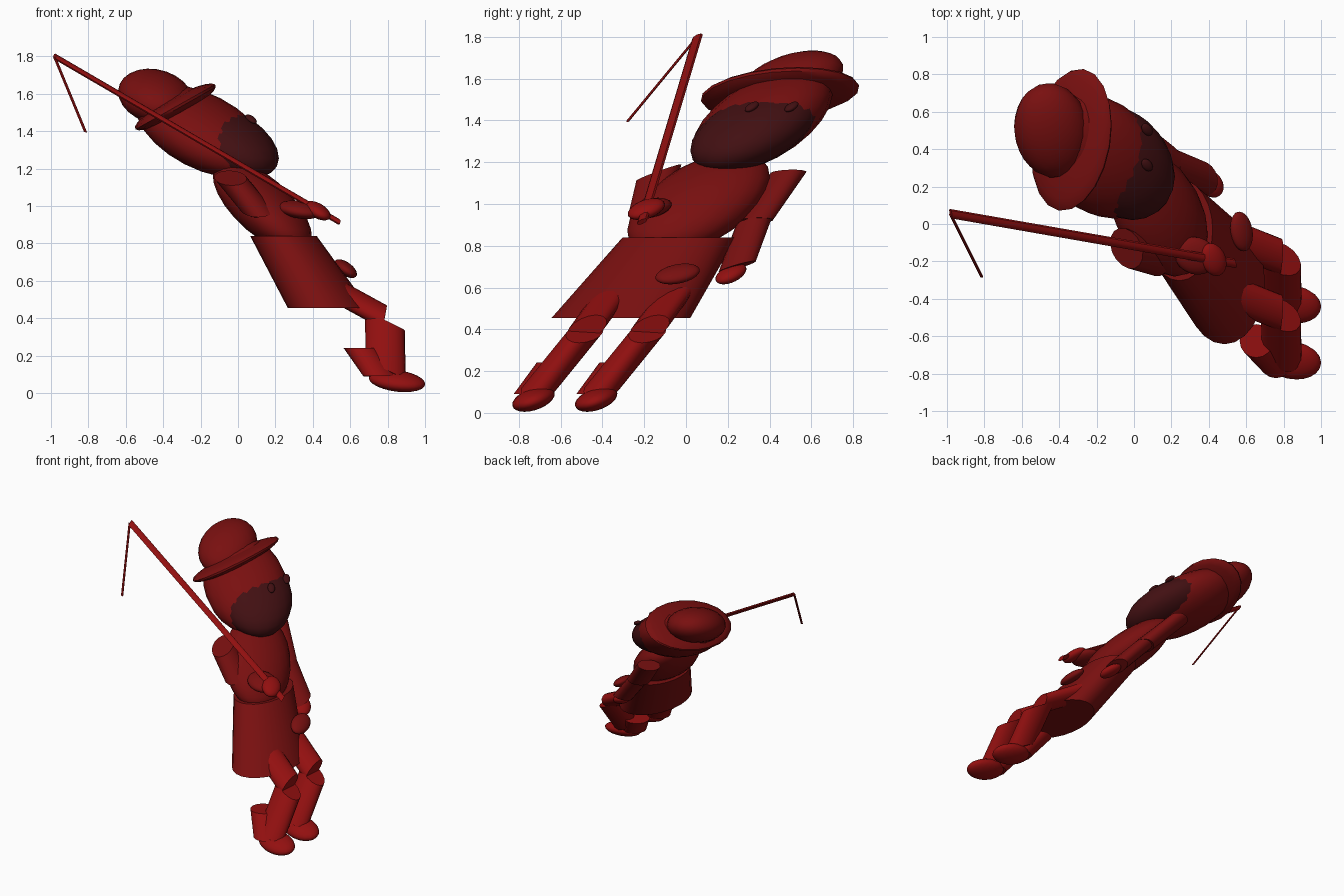
import bpy, bmesh, math
from mathutils import Matrix, Vector

cube = bpy.data.objects.get("Cube")
if cube:
    bpy.data.objects.remove(cube)

# The whole figure leans: height shifts x and y
LEAN = Matrix(((1, 0, -0.70, 0), (0, 1, 0.72, 0), (0, 0, 1, 0), (0, 0, 0, 1)))
UNLEAN = LEAN.inverted()


def material(name, colour):
    mat = bpy.data.materials.new(name)
    mat.use_nodes = True
    rgba = (*colour, 1)
    mat.diffuse_color = rgba
    mat.node_tree.nodes["Principled BSDF"].inputs["Base Color"].default_value = rgba
    return mat


COAT = material("deep_red", (0.19, 0.005, 0.005))
BRIGHT = material("bright_red", (0.29, 0.005, 0.005))
DARK = material("dark_maroon", (0.054, 0.005, 0.006))


def finish(name, bm, matrix, mat):
    bm.transform(matrix)
    bmesh.ops.recalc_face_normals(bm, faces=bm.faces)
    mesh = bpy.data.meshes.new(name)
    bm.to_mesh(mesh)
    bm.free()
    mesh.materials.append(mat)
    obj = bpy.data.objects.new(name, mesh)
    bpy.context.collection.objects.link(obj)
    bpy.ops.object.select_all(action="DESELECT")
    obj.select_set(True)
    bpy.context.view_layer.objects.active = obj
    bpy.ops.object.shade_smooth_by_angle(angle=math.radians(40))
    return obj


def ball(name, centre, radii, mat, tilt=0):
    """Leaning ellipsoid; tilt raises its front."""
    bm = bmesh.new()
    bmesh.ops.create_uvsphere(bm, u_segments=20, v_segments=12, radius=1)
    turn = Matrix.Rotation(math.radians(-tilt), 4, "Y")
    matrix = Matrix.Translation(centre) @ LEAN @ turn @ Matrix.Diagonal((*radii, 1))
    return finish(name, bm, matrix, mat)


def limb(name, start, end, radius, mat, sides=16):
    """Leaning cylinder between two points."""
    a, b = UNLEAN @ Vector(start), UNLEAN @ Vector(end)
    bm = bmesh.new()
    bmesh.ops.create_cone(bm, cap_ends=True, segments=sides, radius1=radius,
                          radius2=radius, depth=(b - a).length)
    turn = (b - a).to_track_quat("Z", "Y").to_matrix().to_4x4()
    return finish(name, bm, LEAN @ Matrix.Translation((a + b) / 2) @ turn, mat)


# Head, face and eyes
ball("head", (-0.19, 0.365, 1.40), (0.31, 0.285, 0.25), COAT)
ball("face", (-0.08, 0.33, 1.36), (0.26, 0.27, 0.21), DARK)
for side, y in (("right", 0.315), ("left", 0.505)):
    ball(side + "_eye", (0.07, y, 1.465), (0.025, 0.028, 0.025), DARK)

# Hat tipped back
ball("hat_brim", (-0.335, 0.45, 1.53), (0.32, 0.37, 0.04), COAT, tilt=22)
ball("hat_crown", (-0.44, 0.50, 1.585), (0.22, 0.23, 0.135), COAT, tilt=22)

# Torso and flared coat skirt
ball("torso", (0.13, 0.06, 1.0), (0.20, 0.29, 0.25), COAT)
bm = bmesh.new()
bmesh.ops.create_cone(bm, cap_ends=True, segments=24, radius1=1, radius2=0.82, depth=1)
skirt = Matrix(((0.217, 0, -0.24, 0.363), (0, 0.332, 0.28, -0.171),
                (0, 0, 0.385, 0.6475), (0, 0, 0, 1)))
finish("coat_skirt", bm, skirt, COAT)
ball("pouch", (0.575, -0.04, 0.665), (0.05, 0.10, 0.05), COAT)

# Right arm bent forward, holding the rod
limb("right_upper_arm", (-0.04, -0.13, 1.15), (0.10, -0.17, 0.98), 0.09, COAT)
ball("right_elbow", (0.11, -0.16, 0.975), (0.095, 0.095, 0.05), COAT)
ball("right_forearm", (0.33, -0.17, 0.98), (0.11, 0.095, 0.05), COAT)
ball("right_hand", (0.425, -0.19, 0.975), (0.06, 0.08, 0.052), BRIGHT)

# Left arm hanging at the side
limb("left_upper_arm", (-0.02, 0.49, 1.15), (0.18, 0.33, 0.92), 0.085, COAT)
limb("left_forearm", (0.18, 0.33, 0.93), (0.38, 0.245, 0.70), 0.075, COAT)
ball("left_hand", (0.41, 0.215, 0.665), (0.06, 0.065, 0.05), BRIGHT)

# Legs with bent knees
for side, y in (("right", 0), ("left", 0.30)):
    limb(side + "_thigh", (0.52, -0.37, 0.55), (0.785, -0.475, 0.405), 0.085, BRIGHT)
    limb(side + "_shin", (0.785, -0.485, 0.385), (0.79, -0.70, 0.12), 0.088, BRIGHT)
    limb(side + "_boot_shaft", (0.655, -0.625, 0.24), (0.76, -0.735, 0.09), 0.09, BRIGHT)
    ball(side + "_shoe", (0.85, -0.73, 0.065), (0.145, 0.092, 0.06), BRIGHT)
    for part in ("thigh", "shin", "boot_shaft", "shoe"):
        bpy.data.objects[f"{side}_{part}"].location.y += y

# Rod and its hanging line
limb("rod", (0.54, -0.21, 0.915), (-0.98, 0.055, 1.80), 0.021, BRIGHT, 8)
limb("rod_line", (-0.98, 0.05, 1.795), (-0.815, -0.28, 1.395), 0.008, BRIGHT, 6)
